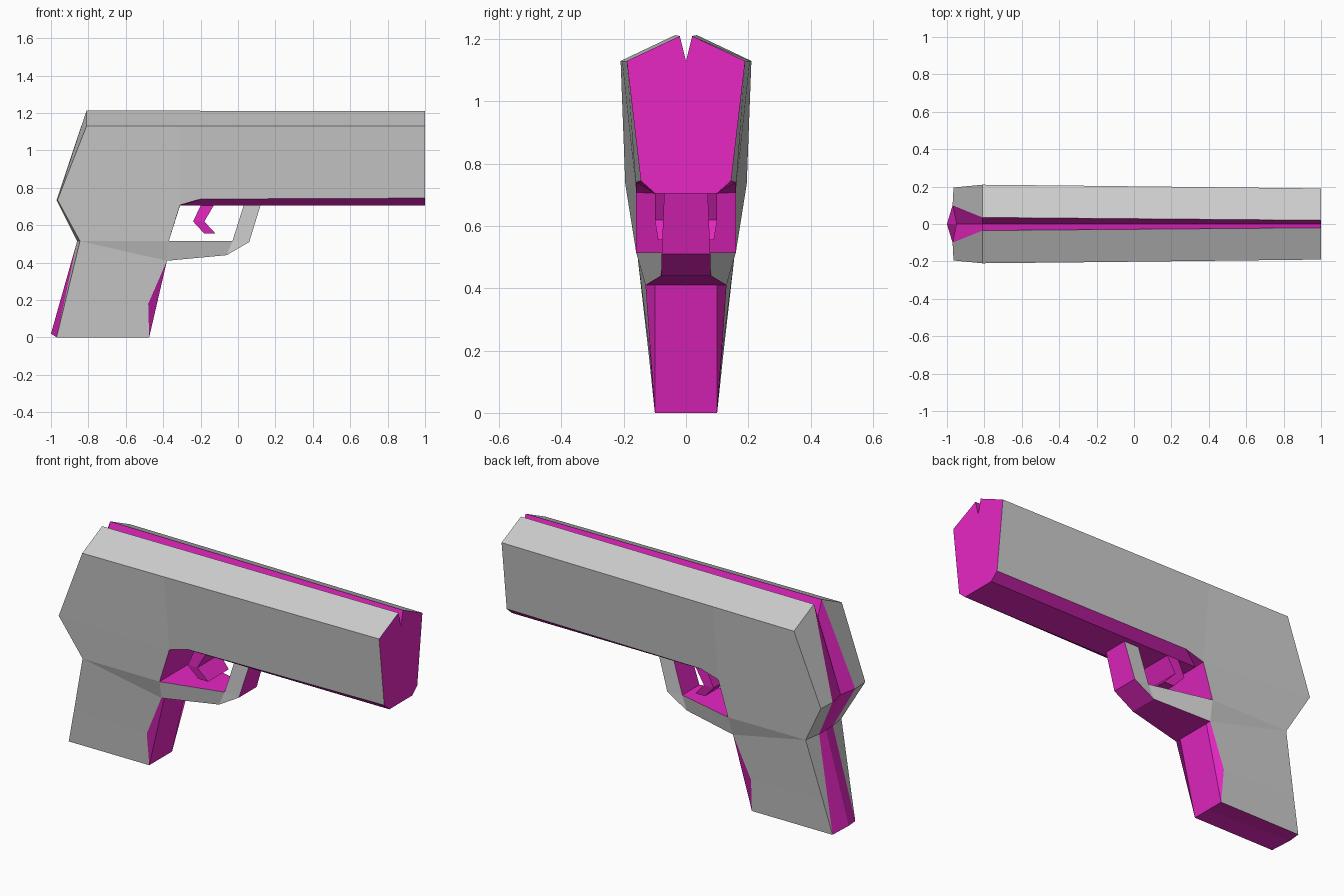
import bpy, bmesh

if "Cube" in bpy.data.objects:
    bpy.data.objects.remove(bpy.data.objects["Cube"])

magenta = bpy.data.materials.new("magenta_trim")
magenta.diffuse_color = (0.8, 0.02, 0.55, 1)
magenta.use_nodes = True
magenta.node_tree.nodes["Principled BSDF"].inputs["Base Color"].default_value = magenta.diffuse_color


def mirrored_part(name, pts, grey="", trim=""):
    """Half shell from named points, mirrored over y. 'a0' is point a moved to y = 0."""
    bm = bmesh.new()
    for side in (1, -1):
        verts = {}

        def vert(key):
            if key not in verts:
                x, y, z = pts[key[0]]
                verts[key] = bm.verts.new((x, 0 if key.endswith("0") else y * side, z))
            return verts[key]

        for slot, faces in enumerate((grey, trim)):
            for face in faces.split(","):
                if face.strip():
                    bm.faces.new([vert(k) for k in face.split()]).material_index = slot
    bmesh.ops.remove_doubles(bm, verts=bm.verts, dist=0.0005)
    bmesh.ops.recalc_face_normals(bm, faces=bm.faces)
    mesh = bpy.data.meshes.new(name)
    bm.to_mesh(mesh)
    bm.free()
    mesh.materials.append(None)
    mesh.materials.append(magenta)
    obj = bpy.data.objects.new(name, mesh)
    bpy.context.collection.objects.link(obj)
    return obj


# Slide and grip in one closed body, with a V groove along the top and back
body = {
    "a": (-.81, .035, 1.213), "b": (1, .02, 1.21),
    "c": (-.81, .21, 1.13), "m": (-.31, .205, 1.13), "d": (1, .19, 1.13),
    "e": (1, .145, .745), "f": (-.2, .16, .74), "g": (-.31, .16, .708),
    "h": (1, .1, .705), "i": (-.31, .1, .705),
    "j": (-.965, .195, .735), "k": (-.97, .1, .735),
    "n": (-.845, .157, .515), "o": (-.86, .06, .515), "p": (-.37, .16, .515),
    "q": (-.38, .13, .41), "Q": (-.38, .1, .41),
    "r": (-.48, .115, .18), "s": (-.475, .1, 0),
    "t": (-.924, .12, .19), "u": (-.97, .1, 0), "v": (-1, 0, .02),
    "w": (-.81, 0, 1.13), "x": (1, 0, 1.13), "y": (-.95, 0, .735),
}
mirrored_part(
    "body", body,
    grey="a b d m c, c m g j, m d e f g, a c j k, j g p n, k j n o, n p q, n q r t, t r s u, n t u o",
    trim="a b x w, a k y w, k o o0 y, o u v o0, b d e h h0 x, h i f e, f g i, h i i0 h0,"
         "g i i0 p0 p, p p0 q0 Q q, q Q s r, Q q0 s0 s, u s s0 v")

# Trigger guard tapering away from the grip
guard = {
    "a": (-.37, .16, .515), "b": (-.03, .075, .515), "c": (.03, .07, .705),
    "d": (.12, .07, .705), "e": (.06, .078, .51), "f": (-.06, .08, .44), "g": (-.38, .13, .41),
}
mirrored_part("trigger_guard", guard, grey="a b f g, b e f, b c d e",
              trim="a b b0 a0, b c c0 b0, d e e0 d0, e f f0 e0, f g g0 f0")

# Hooked trigger
trigger = {
    "a": (-.2, .1, .705), "b": (-.13, .1, .705), "c": (-.18, .1, .62),
    "d": (-.12, .09, .555), "e": (-.18, .09, .555), "f": (-.24, .1, .62),
}
mirrored_part("trigger", trigger,
              trim="a b c f, f c d e, b c c0 b0, c d d0 c0, d e e0 d0, e f f0 e0, f a a0 f0")
